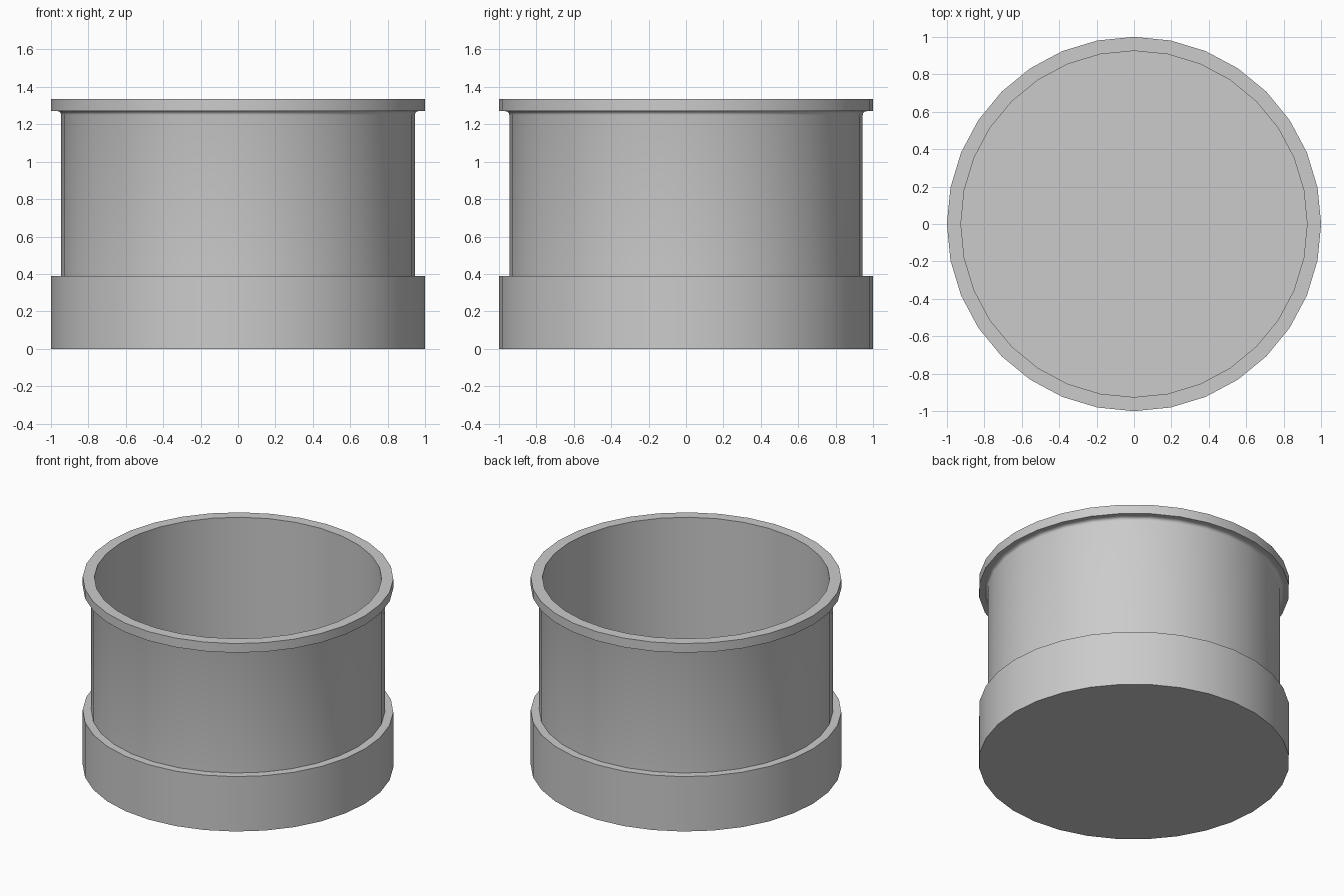
import bpy
import bmesh
import math

SIDES = 32

cube = bpy.data.objects.get("Cube")
if cube:
    bpy.data.objects.remove(cube, do_unlink=True)

# Single plain grey
grey = bpy.data.materials.new("plain_grey")
grey.use_nodes = True
colour = (0.6, 0.6, 0.6, 1.0)
grey.diffuse_color = colour
grey.node_tree.nodes["Principled BSDF"].inputs["Base Color"].default_value = colour


def lathe(name, profile, closed):
    """Spin a radius/height profile around z into a smooth, sharp-edged part."""
    bm = bmesh.new()
    verts = [bm.verts.new((r, 0, z)) for r, z in profile]
    pairs = list(zip(verts, verts[1:]))
    if closed:
        pairs.append((verts[-1], verts[0]))
    edges = [bm.edges.new(p) for p in pairs]
    bmesh.ops.spin(bm, geom=verts + edges, cent=(0, 0, 0), axis=(0, 0, 1),
                   angle=math.tau, steps=SIDES, use_duplicate=False)
    bmesh.ops.remove_doubles(bm, verts=bm.verts[:], dist=1e-4)
    bmesh.ops.recalc_face_normals(bm, faces=bm.faces[:])
    mesh = bpy.data.meshes.new(name)
    bm.to_mesh(mesh)
    bm.free()
    mesh.materials.append(grey)
    obj = bpy.data.objects.new(name, mesh)
    bpy.context.collection.objects.link(obj)
    bpy.ops.object.select_all(action="DESELECT")
    obj.select_set(True)
    bpy.context.view_layer.objects.active = obj
    bpy.ops.object.shade_smooth_by_angle(angle=math.radians(35))
    return obj


INNER, WALL, OUTER = 0.925, 0.945, 1.0
FLOOR, STEP, LIP, TOP = 0.04, 0.39, 1.27, 1.335

# Wide base with a thin floor
lathe("base", [(0, 0), (OUTER, 0), (OUTER, STEP), (INNER, STEP),
               (INNER, FLOOR), (0, FLOOR)], False)

# Thin drum wall, flared by a small fillet under the rim
fillet = 0.02
flare = [(WALL + fillet * (1 - math.cos(a)), LIP - fillet + fillet * math.sin(a))
         for a in (math.radians(d) for d in (0, 30, 60, 90))]
lathe("drum_wall", [(INNER, STEP), (WALL, STEP)] + flare + [(INNER, LIP)], True)

# Flat overhanging rim
lathe("rim", [(INNER, LIP), (OUTER, LIP), (OUTER, TOP), (INNER, TOP)], True)
